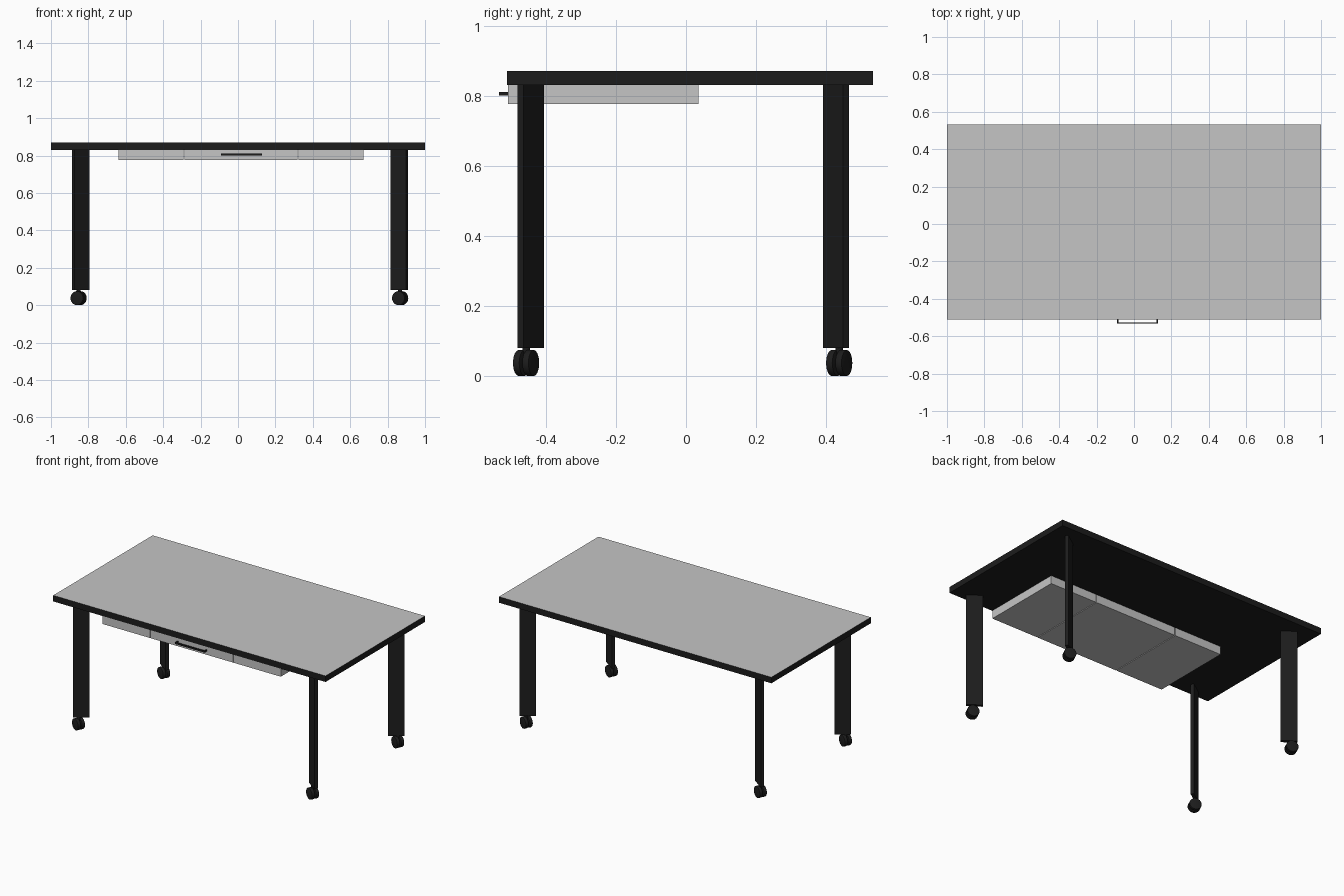
import bpy, bmesh, math
from mathutils import Matrix, Vector

if "Cube" in bpy.data.objects:
    bpy.data.objects.remove(bpy.data.objects["Cube"])


def material(name, c):
    m = bpy.data.materials.new(name)
    m.diffuse_color = (*c, 1)
    m.use_nodes = True
    m.node_tree.nodes["Principled BSDF"].inputs["Base Color"].default_value = m.diffuse_color
    return m


GREY = material("light grey", (0.56, 0.56, 0.56))
BLACK = material("black", (0.012, 0.012, 0.012))


def finish(name, bm, *mats):
    me = bpy.data.meshes.new(name)
    bm.to_mesh(me)
    bm.free()
    for m in mats:
        me.materials.append(m)
    ob = bpy.data.objects.new(name, me)
    bpy.context.collection.objects.link(ob)
    return ob


def add_box(bm, lo, hi, angle=0.0):
    lo, hi = Vector(lo), Vector(hi)
    mat = (Matrix.Translation((lo + hi) / 2) @ Matrix.Rotation(angle, 4, 'Z')
           @ Matrix.Diagonal((*(hi - lo), 1)))
    bmesh.ops.create_cube(bm, size=1, matrix=mat)


def box(name, lo, hi, mat, angle=0.0):
    bm = bmesh.new()
    add_box(bm, lo, hi, angle)
    return finish(name, bm, mat)


# Table top: black slab whose upper face is grey
bm = bmesh.new()
add_box(bm, (-1, -0.51, 0.83), (1, 0.533, 0.87))
bm.normal_update()
for f in bm.faces:
    f.material_index = 1 if f.normal.z > 0.9 else 0
finish("table_top", bm, BLACK, GREY)

# Three shallow drawers under the front edge
for name, x0, x1 in (("left_drawer", -0.64, -0.291),
                     ("middle_drawer", -0.286, 0.318),
                     ("right_drawer", 0.323, 0.67)):
    box(name, (x0, -0.508, 0.776), (x1, 0.035, 0.831), GREY)

# U-shaped drawer handle
bm = bmesh.new()
add_box(bm, (-0.09, -0.533, 0.80), (0.128, -0.526, 0.811))
for x in (-0.09, 0.121):
    add_box(bm, (x, -0.527, 0.80), (x + 0.007, -0.505, 0.811))
finish("drawer_handle", bm, BLACK)


def caster(name, x, y):
    # Twin wheels on a swivelled axle, with a hub block and stem
    bm = bmesh.new()
    turn = Matrix.Translation((x, y, 0)) @ Matrix.Rotation(math.radians(-25), 4, 'Z')
    for s in (-1, 1):
        mat = (turn @ Matrix.Translation((0, s * 0.0145, 0.0375))
               @ Matrix.Rotation(math.pi / 2, 4, 'X'))
        wheel = bmesh.ops.create_cone(bm, cap_ends=True, segments=24, radius1=0.0375,
                                      radius2=0.0375, depth=0.021, matrix=mat)
        rims = {e for v in wheel["verts"] for e in v.link_edges
                if any(len(f.verts) > 4 for f in e.link_faces)}
        bmesh.ops.bevel(bm, geom=list(rims), offset=0.003, segments=2,
                        affect='EDGES', profile=0.5)
    bmesh.ops.create_cone(bm, cap_ends=True, segments=16, radius1=0.012, radius2=0.012,
                          depth=0.012, matrix=turn @ Matrix.Translation((0, 0, 0.0375))
                          @ Matrix.Rotation(math.pi / 2, 4, 'X'))
    bmesh.ops.create_cone(bm, cap_ends=True, segments=16, radius1=0.011, radius2=0.011,
                          depth=0.045, matrix=Matrix.Translation((x, y, 0.0605)))
    ob = finish(name, bm, BLACK)
    bpy.ops.object.select_all(action='DESELECT')
    bpy.context.view_layer.objects.active = ob
    ob.select_set(True)
    bpy.ops.object.shade_smooth_by_angle(angle=math.radians(40))


# Flat legs set diagonally, pointing out to the corners, each on a caster
for side, x in (("left", -0.84), ("right", 0.863)):
    for end, y in (("front", -0.443), ("back", 0.428)):
        s = 1 if x * y > 0 else -1
        box(f"{end}_{side}_leg", (x - 0.05, y - 0.0105, 0.08),
            (x + 0.05, y + 0.0105, 0.831), BLACK, s * math.radians(35))
        caster(f"{end}_{side}_caster", x + (-0.012 if x < 0 else 0.004),
               y + (-0.013 if y < 0 else 0.009))
